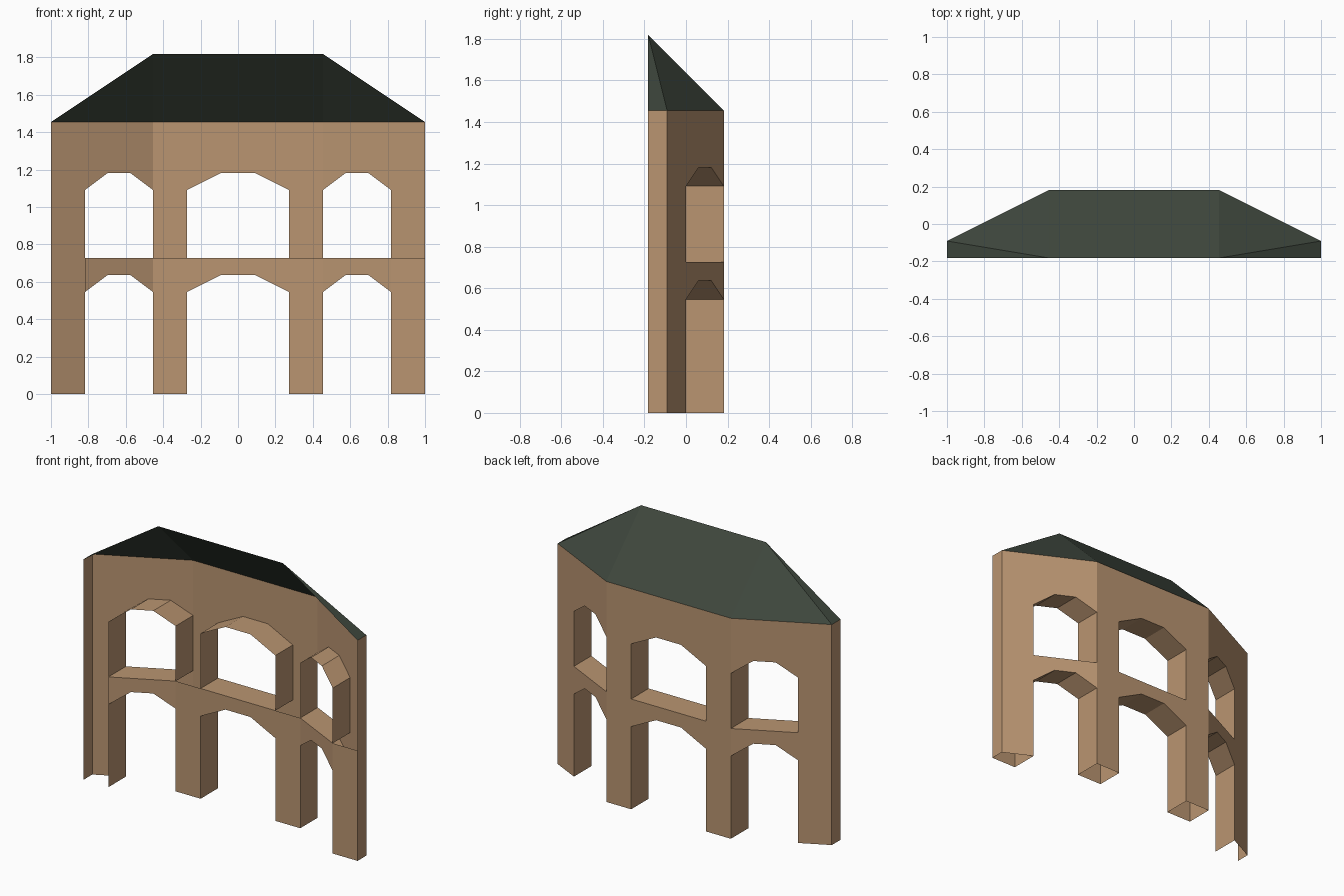
import bpy
from mathutils import Vector

if "Cube" in bpy.data.objects:
    bpy.data.objects.remove(bpy.data.objects["Cube"])

U = 1 / 11  # the building sits on a regular grid of 1/11 unit


def material(name, color):
    m = bpy.data.materials.new(name)
    m.diffuse_color = (*color, 1)
    m.use_nodes = True
    m.node_tree.nodes["Principled BSDF"].inputs["Base Color"].default_value = m.diffuse_color
    return m


STONE = material("sandstone", (0.49, 0.30, 0.165))
SLATE = material("dark_green_roof", (0.048, 0.062, 0.046))


def build(name, faces, mat, facing=None):
    """Make a flat-faced object; optionally turn each face towards a direction."""
    verts, polys = [], []
    for f in faces:
        pts = [Vector(p) * U for p in f]
        if facing:
            n = (pts[1] - pts[0]).cross(pts[2] - pts[0])
            if n.dot(Vector(facing)) < 0:
                pts.reverse()
        polys.append(range(len(verts), len(verts) + len(pts)))
        verts += pts
    me = bpy.data.meshes.new(name)
    me.from_pydata(verts, [], [list(p) for p in polys])
    me.materials.append(mat)
    ob = bpy.data.objects.new(name, me)
    bpy.context.collection.objects.link(ob)
    return ob


def upright(a, b, za, zb, top):
    """Vertical panel from a to b in plan, sloped bottom, level top."""
    return [(*a, za), (*b, zb), (*b, top), (*a, top)]


def thirds(a, b):
    return [tuple(Vector(a).lerp(Vector(b), t / 3)) for t in range(4)]


# Plan of the back wall: bays (openings) and piers
BAYS = [((-9, 0), (-5, 2)), ((-3, 2), (3, 2)), ((5, 2), (9, 0))]
PIERS = [((-11, -1), (-9, 0)), ((-5, 2), (-3, 2)),
         ((3, 2), (5, 2)), ((9, 0), (11, -1))]
STOREYS = [(0, 6, 8), (8, 12, 16)]  # floor, arch spring, top
RISE = (0, 1, 1, 0)


def spandrels(a, b, spring, top):
    p = thirds(a, b)
    return [upright(p[i], p[i + 1], spring + RISE[i], spring + RISE[i + 1], top)
            for i in range(3)]


def front(p):
    return (p[0], p[1] - 2)


# Outer arcaded wall
wall = [upright(a, b, 0, 0, 16) for a, b in PIERS]
for a, b in BAYS:
    for _, spring, top in STOREYS:
        wall += spandrels(a, b, spring, top)
build("arcade_wall", wall, STONE, (0, 1, 0))

# Narrow end walls
for side, x in (("left", -11), ("right", 11)):
    build(side + "_end_wall", [upright((x, -2), (x, -1), 0, 0, 16)],
          STONE, (x, 0, 0))

# Lower inner face; the left end pier has none
inner = [upright(front(a), front(b), 0, 0, 8) for a, b in PIERS[1:3]]
inner.append(upright((9, -2), (11, -2), 0, 0, 8))
for a, b in BAYS:
    inner += spandrels(front(a), front(b), 6, 8)
build("lower_inner_face", inner, STONE, (0, -1, 0))

# Jambs, arch undersides and upper floor of every bay
for name, (a, b) in zip(("left", "middle", "right"), BAYS):
    jambs, arches = [], []
    p = thirds(a, b)
    for base, spring, top in STOREYS:
        jambs += [upright(a, front(a), base, base, spring),
                  upright(front(b), b, base, base, spring)]
        for i in range(3):
            q, r = p[i], p[i + 1]
            zq, zr = spring + RISE[i], spring + RISE[i + 1]
            arches.append([(*q, zq), (*r, zr), (*front(r), zr), (*front(q), zq)])
    build(name + "_arch_jambs", jambs, STONE)
    build(name + "_arch_undersides", arches, STONE, (0, 0, -1))
    build(name + "_upper_floor",
          [[(*a, 8), (*b, 8), (*front(b), 8), (*front(a), 8)]],
          STONE, (0, 0, 1))

# Hipped half roof, open to the front
roof = [[(-5, 2, 16), (5, 2, 16), (5, -2, 20), (-5, -2, 20)]]
for s in (-1, 1):
    ridge = (5 * s, -2, 20)
    roof.append([(5 * s, 2, 16), (11 * s, -1, 16), ridge])
    roof.append([(11 * s, -1, 16), (11 * s, -2, 16), ridge])
build("roof", roof, SLATE, (0, 0.01, 1))
